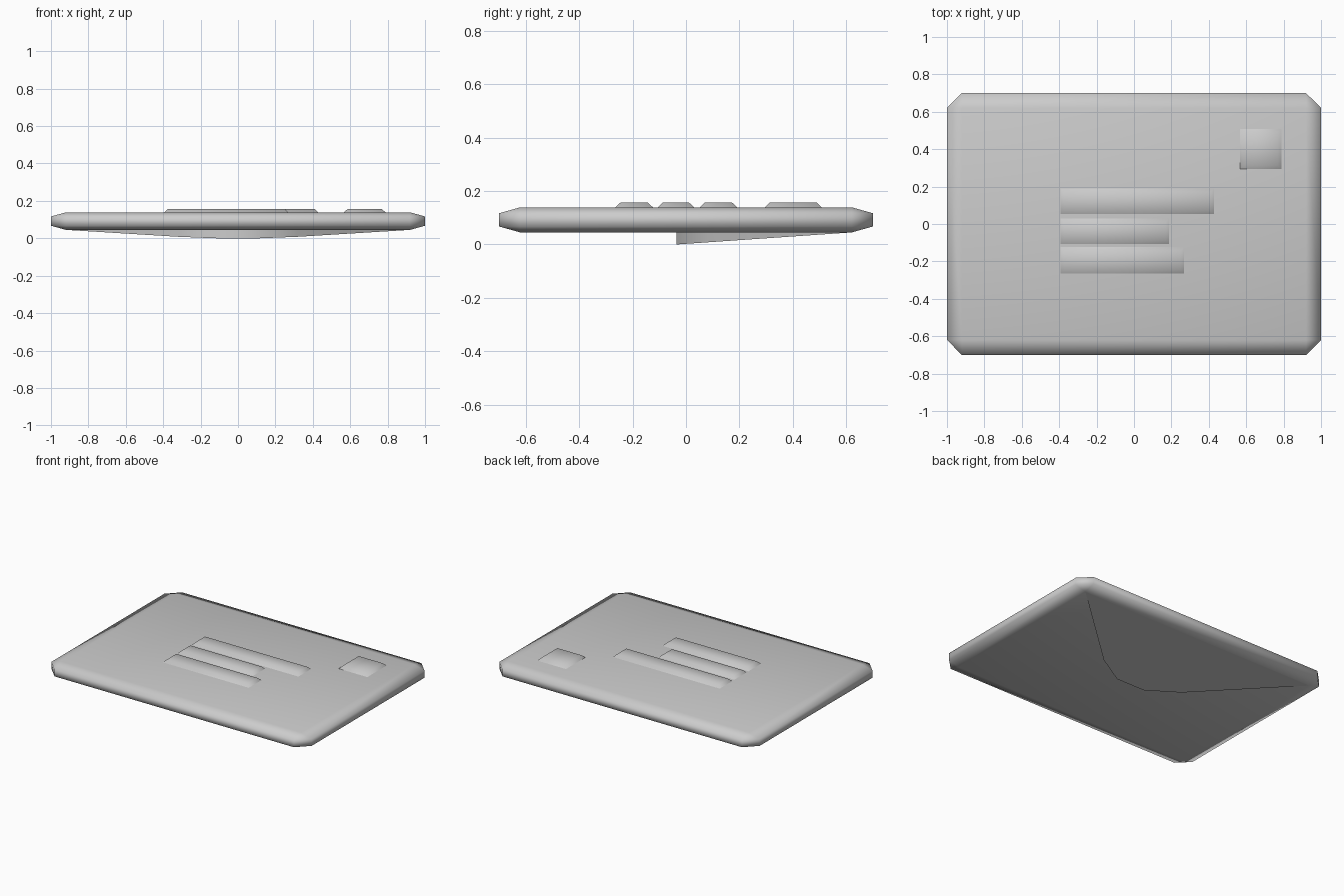
import bpy, bmesh

if "Cube" in bpy.data.objects:
    bpy.data.objects.remove(bpy.data.objects["Cube"])

grey = bpy.data.materials.new("paper grey")
grey.diffuse_color = (0.6, 0.6, 0.6, 1)
grey.use_nodes = True
grey.node_tree.nodes["Principled BSDF"].inputs["Base Color"].default_value = grey.diffuse_color


def finish(name, bm):
    bmesh.ops.recalc_face_normals(bm, faces=bm.faces)
    mesh = bpy.data.meshes.new(name)
    bm.to_mesh(mesh)
    bm.free()
    mesh.materials.append(grey)
    mesh.shade_smooth()
    obj = bpy.data.objects.new(name, mesh)
    bpy.context.collection.objects.link(obj)
    return obj


# Envelope body: bevelled slab, flattened after bevelling so the edges slope gently
bm = bmesh.new()
bmesh.ops.create_cube(bm, size=1)
bmesh.ops.scale(bm, vec=(2, 1.4, 0.336), verts=bm.verts)
bmesh.ops.bevel(bm, geom=bm.edges[:], offset=0.08, segments=1, affect='EDGES')
bmesh.ops.scale(bm, vec=(1, 1, 0.28), verts=bm.verts)
bmesh.ops.translate(bm, vec=(0, 0, 0.092), verts=bm.verts)
finish("envelope_body", bm)


# Raised plates on the top: low blocks with sloping sides
def plate(name, x0, x1, y0, y1):
    bm = bmesh.new()
    rings = []
    for inset, z in ((0, 0.137), (0.021, 0.157)):
        rings.append([bm.verts.new((x, y, z)) for x, y in (
            (x0 + inset, y0 + inset), (x1 - inset, y0 + inset),
            (x1 - inset, y1 - inset), (x0 + inset, y1 - inset))])
    low, high = rings
    for i in range(4):
        j = (i + 1) % 4
        bm.faces.new((low[i], low[j], high[j], high[i]))
    top = bm.faces.new(high)
    obj = finish(name, bm)
    return obj


plate("address_line_top", -0.395, 0.43, 0.05, 0.193)
plate("address_line_middle", -0.395, 0.19, -0.108, 0.032)
plate("address_line_bottom", -0.395, 0.27, -0.266, -0.122)
plate("stamp", 0.565, 0.79, 0.293, 0.51)

# Closing flap underneath: wedge with a blunted tip, hinged at the back edge
half = [(0.92, 0.62), (0.32, 0.085), (0.11, -0.035)]
outline = half + [(-x, y) for x, y in reversed(half)]
bm = bmesh.new()
lower = [bm.verts.new((x, y, 0.045 * (y + 0.035) / 0.655)) for x, y in outline]
upper = [bm.verts.new((x, y, 0.05)) for x, y in outline]
bm.faces.new(lower)
bm.faces.new(upper)
for i in range(len(outline)):
    j = (i + 1) % len(outline)
    bm.faces.new((lower[i], lower[j], upper[j], upper[i]))
flap = finish("flap", bm)
bpy.context.view_layer.objects.active = flap
flap.select_set(True)
bpy.ops.object.shade_smooth_by_angle()
